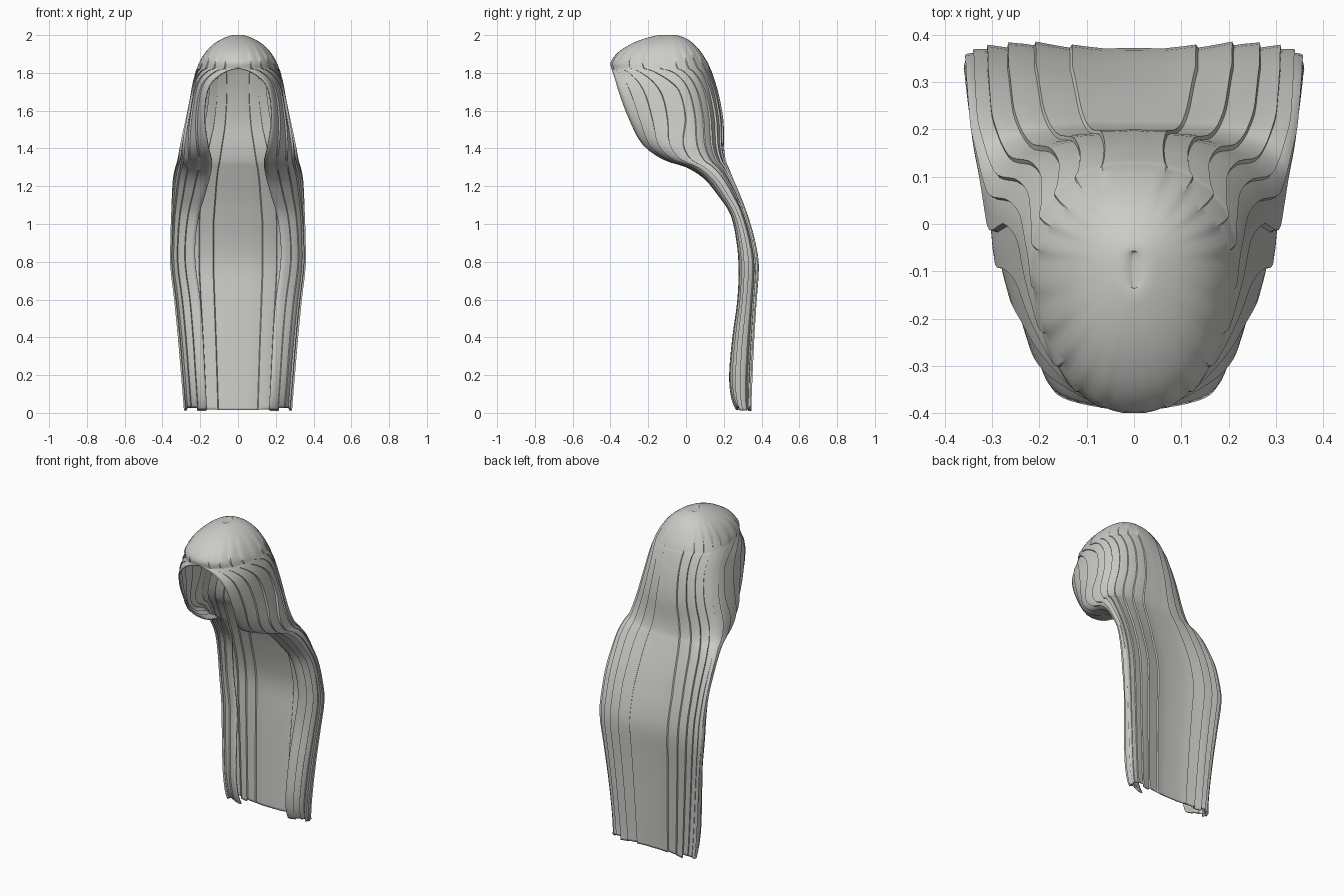
import bpy, bmesh, math, random

if "Cube" in bpy.data.objects:
    bpy.data.objects.remove(bpy.data.objects["Cube"])

random.seed(4)
mat = bpy.data.materials.new("pale_grey")
mat.diffuse_color = (0.60, 0.60, 0.575, 1)
mat.use_nodes = True
mat.node_tree.nodes["Principled BSDF"].inputs["Base Color"].default_value = mat.diffuse_color

# Hair sections: height, back y, front y, half width, half gap of the opening
ROWS = [
    (0.02, .350, .265, .285, .165), (0.08, .352, .240, .290, .168),
    (0.20, .358, .228, .300, .175), (0.40, .367, .245, .317, .185),
    (0.60, .378, .272, .337, .200), (0.78, .388, .278, .357, .225),
    (0.92, .366, .265, .356, .225), (1.05, .328, .235, .353, .205),
    (1.15, .292, .170, .348, .175), (1.24, .255, .095, .342, .150),
    (1.30, .230, .000, .330, .138), (1.34, .215, -.120, .318, .140),
    (1.42, .203, -.230, .305, .160), (1.55, .198, -.300, .275, .180),
    (1.68, .175, -.350, .250, .172), (1.76, .152, -.374, .236, .135),
    (1.81, .135, -.390, .222, .060), (1.825, .128, -.395, .217, .000),
    (1.86, .112, -.398, .203, .000), (1.91, .080, -.358, .172, .000),
    (1.95, .045, -.297, .133, .000), (1.98, .005, -.225, .085, .000),
    (2.00, -.050, -.145, .030, .000), (1.992, -.060, -.135, .000, .000),
]
LOCKS, STEPS = 11, 4


def spline(rows, n):
    """Smoothly add sections between the given ones."""
    out = []
    for i in range(len(rows) - 1):
        p = [rows[min(max(i + k, 0), len(rows) - 1)] for k in (-1, 0, 1, 2)]
        for j in range(n):
            t = j / n
            out.append([0.5 * (2 * b + (c - a) * t + (2 * a - 5 * b + 4 * c - d) * t * t
                               + (3 * b - a - 3 * c + d) * t ** 3)
                        for a, b, c, d in zip(*p)])
    return out + [list(rows[-1])]


def section(u, yb, yf, w, g, e):
    """Point on a half C-shaped section, u = 0 at the back, 1 at the front edge."""
    end = math.pi - (math.asin(min(1, (g / w)) ** (1 / e)) if w > 1e-4 else 0)
    t = u * end
    yc = yb - 0.4 * (yb - yf)
    c = math.cos(t)
    x = w * max(0, math.sin(t)) ** e
    if c >= 0:
        return x, yc + (yb - yc) * c ** e
    return x, yc - (yc - yf) * (abs(c) / abs(math.cos(end))) ** e


# Columns: each lock rises towards its edge, then steps down to the next
cols = []
for k in range(LOCKS):
    drop = random.uniform(-.012, .012)
    height = random.uniform(.006, .013)
    for s in range(STEPS):
        f = s / (STEPS - 1)
        cols.append(((k + 0.03 + 0.94 * f) / LOCKS, height * (f - 0.6), drop))
cols[0] = (0, 0, cols[0][2])
cols[-1] = (1, 0, cols[-1][2])

# Long hair: hood and back fall in one sheet
bm = bmesh.new()
grid = []
for z, yb, yf, w, g in spline(ROWS, 3):
    w, g = max(w, 0), max(g, 0)
    if z > 1.824:
        g = 0
    k = min(1, max(0, (z - 1.0) / 0.5))
    e = 0.68 + 0.22 * k
    fade = min(1, max(0, (1.98 - z) / 0.35))
    line = []
    for u, off, drop in cols:
        x, y = section(u, yb, yf, w, g, e)
        if 0 < u < 1:
            x0, y0 = section(u - .008, yb, yf, w, g, e)
            x1, y1 = section(u + .008, yb, yf, w, g, e)
            dx, dy = x1 - x0, y1 - y0
            d = math.hypot(dx, dy) or 1
            x, y = max(0, x - dy / d * off * fade), y + dx / d * off * fade
        # shallow hollow down the middle of the back
        y -= 0.016 * (1 - k) * max(0, 1 - (x / 0.22) ** 2) * (u < 0.5)
        line.append(bm.verts.new((x, y, z + drop * max(0, 1 - z / 0.4))))
    grid.append(line)
for a, b in zip(grid, grid[1:]):
    for i in range(len(cols) - 1):
        bm.faces.new((a[i], b[i], b[i + 1], a[i + 1]))
bmesh.ops.remove_doubles(bm, verts=bm.verts, dist=0.0004)
bmesh.ops.recalc_face_normals(bm, faces=bm.faces)
# make sure the middle of the back faces outwards
bm.faces.ensure_lookup_table()
back = max(bm.faces, key=lambda f: f.calc_center_median().y)
if back.normal.y < 0:
    bmesh.ops.reverse_faces(bm, faces=bm.faces)
me = bpy.data.meshes.new("long_hair")
bm.to_mesh(me)
bm.free()
me.materials.append(mat)
hair = bpy.data.objects.new("long_hair", me)
bpy.context.collection.objects.link(hair)

mirror = hair.modifiers.new("mirror", 'MIRROR')
mirror.use_clip = True
mirror.merge_threshold = 0.001
thick = hair.modifiers.new("thickness", 'SOLIDIFY')
thick.thickness = 0.008
thick.offset = -1

bpy.context.view_layer.objects.active = hair
hair.select_set(True)
bpy.ops.object.shade_smooth_by_angle(angle=math.radians(35))
